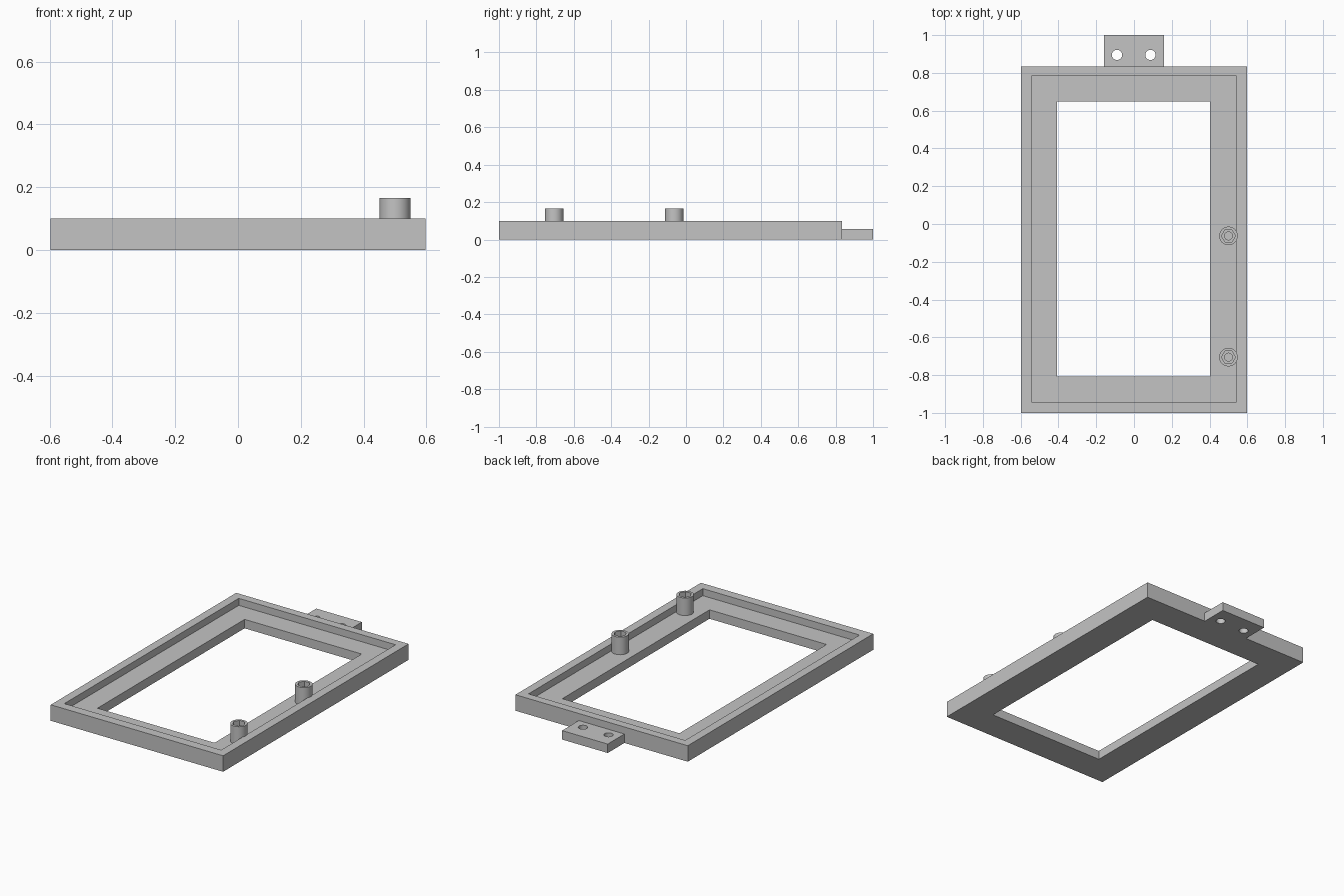
import bpy, bmesh, math

if "Cube" in bpy.data.objects:
    bpy.data.objects.remove(bpy.data.objects["Cube"])

gray = bpy.data.materials.new("plain gray")
gray.use_nodes = True
color = (0.55, 0.55, 0.55, 1)
gray.diffuse_color = color
gray.node_tree.nodes["Principled BSDF"].inputs["Base Color"].default_value = color

TOP, FLOOR = 0.1, 0.056


def rect(x0, x1, y0, y1, z):
    return [(x0, y0, z), (x1, y0, z), (x1, y1, z), (x0, y1, z)]


def circle(x, y, r, z, n=48):
    angles = [math.tau * i / n for i in range(n)]
    return [(x + r * math.cos(a), y + r * math.sin(a), z) for a in angles]


def hexagon(x, y, r, z, n=48):
    """Hexagon outline sampled with the same point count as a circle."""
    step = math.tau / 6
    points = []
    for i in range(n):
        a = math.tau * i / n
        d = r * math.cos(step / 2) / math.cos(a % step - step / 2)
        points.append((x + d * math.cos(a), y + d * math.sin(a), z))
    return points


def loft(name, loops, ring=False):
    """Skin stacked outlines; ring joins last to first, otherwise ends are capped."""
    bm = bmesh.new()
    rows = [[bm.verts.new(p) for p in loop] for loop in loops]
    pairs = list(zip(rows, rows[1:])) + ([(rows[-1], rows[0])] if ring else [])
    for a, b in pairs:
        for i in range(len(a)):
            j = (i + 1) % len(a)
            bm.faces.new((a[i], a[j], b[j], b[i]))
    if not ring:
        bm.faces.new(rows[0][::-1])
        bm.faces.new(rows[-1])
    bmesh.ops.recalc_face_normals(bm, faces=bm.faces)
    mesh = bpy.data.meshes.new(name)
    bm.to_mesh(mesh)
    bm.free()
    mesh.materials.append(gray)
    obj = bpy.data.objects.new(name, mesh)
    bpy.context.collection.objects.link(obj)
    return obj


def activate(obj):
    bpy.ops.object.select_all(action="DESELECT")
    obj.select_set(True)
    bpy.context.view_layer.objects.active = obj


def smooth(obj):
    activate(obj)
    bpy.ops.object.shade_smooth_by_angle(angle=math.radians(30))


# Frame with a raised rim and a rectangular window
outer = (-0.597, 0.597, -1, 0.835)
rim = (-0.543, 0.543, -0.942, 0.783)
window = (-0.408, 0.403, -0.808, 0.648)
loft("frame", [rect(*outer, 0), rect(*outer, TOP), rect(*rim, TOP),
               rect(*rim, FLOOR), rect(*window, FLOOR), rect(*window, 0)], ring=True)

# Mounting tab with two screw holes
tab = loft("mounting_tab", [rect(-0.158, 0.158, 0.835, 1, z) for z in (0, FLOOR)])
for x in (-0.09, 0.087):
    cutter = loft("hole_cutter", [circle(x, 0.895, 0.027, z) for z in (-0.1, 0.2)])
    cutter.hide_render = True
    activate(tab)
    cut = tab.modifiers.new("hole", "BOOLEAN")
    cut.operation = "DIFFERENCE"
    cut.solver = "EXACT"
    cut.object = cutter
    bpy.ops.object.modifier_apply(modifier=cut.name)
    bpy.data.objects.remove(cutter)
smooth(tab)

# Screw posts with a hexagonal socket above a narrow bore
for name, y in (("front_post", -0.705), ("rear_post", -0.063)):
    x, top, ledge = 0.5, 0.166, 0.11
    post = loft(name, [circle(x, y, 0.049, FLOOR), circle(x, y, 0.049, top),
                       hexagon(x, y, 0.037, top), hexagon(x, y, 0.037, ledge),
                       circle(x, y, 0.021, ledge), circle(x, y, 0.021, FLOOR)], ring=True)
    smooth(post)
